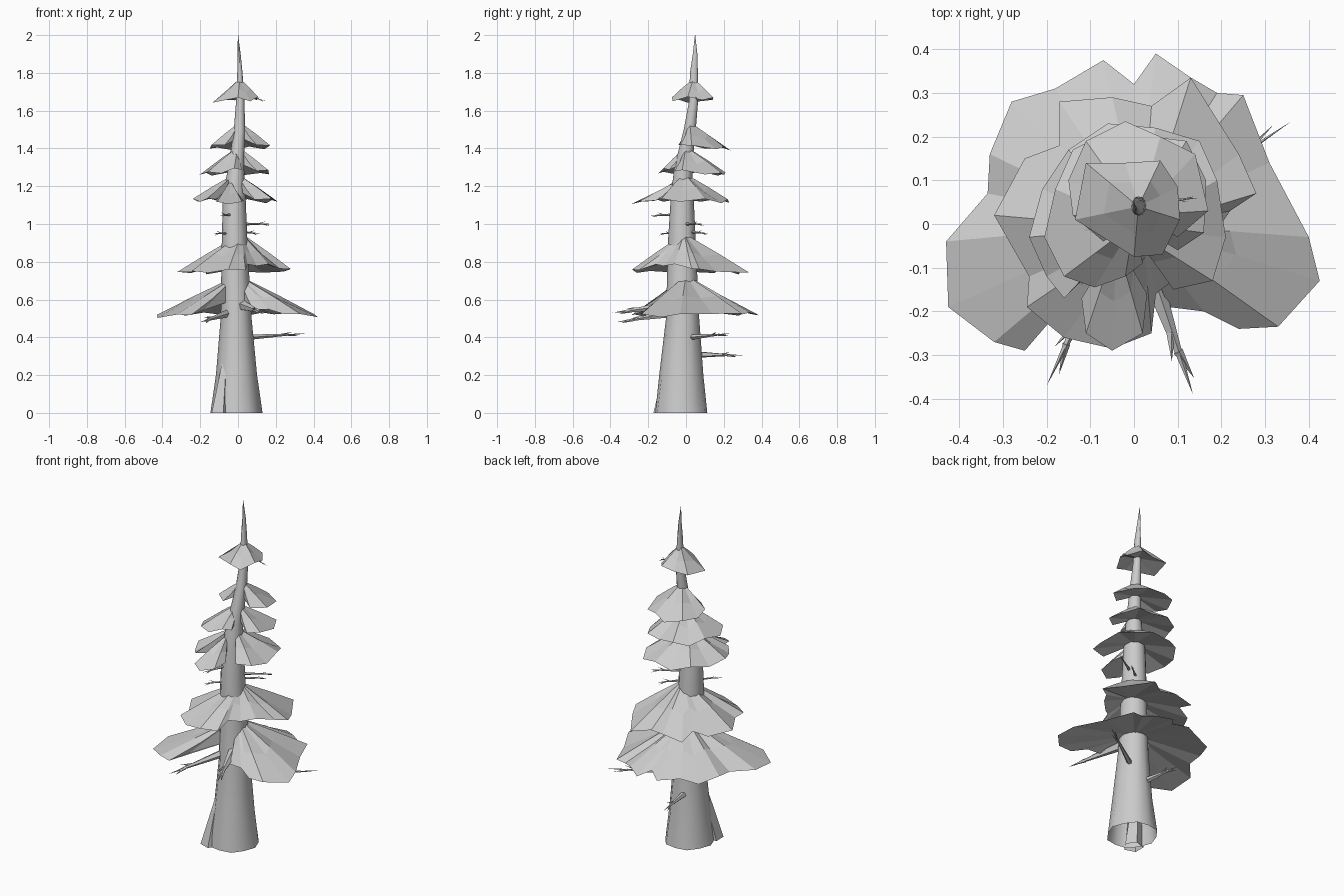
import bpy, bmesh, math
from mathutils import Vector

if "Cube" in bpy.data.objects:
    bpy.data.objects.remove(bpy.data.objects["Cube"])


def make_object(name, bm, smooth=False):
    bmesh.ops.recalc_face_normals(bm, faces=bm.faces[:])
    me = bpy.data.meshes.new(name)
    bm.to_mesh(me)
    bm.free()
    ob = bpy.data.objects.new(name, me)
    bpy.context.collection.objects.link(ob)
    if smooth:
        bpy.context.view_layer.objects.active = ob
        ob.select_set(True)
        bpy.ops.object.shade_smooth_by_angle(angle=math.radians(40))
        ob.select_set(False)
    return ob


def skirt(name, apex, rim, z, drop, closed=False, under=0.45):
    """Foliage tier: faceted cone with ragged rim and shallow hollow underside."""
    bm = bmesh.new()
    a = Vector(apex)
    top = bm.verts.new(a)
    low = bm.verts.new((a.x, a.y, z + (a.z - z) * under))
    reach = max(math.hypot(x - a.x, y - a.y) for x, y in rim)
    rims, mids = [], []
    for i, (x, y) in enumerate(rim):
        # short points stay higher on the cone than the long drooping ones
        short = 1 - math.hypot(x - a.x, y - a.y) / reach
        p = Vector((x, y, z + drop * (i % 2) * .5 + (a.z - z) * .35 * short))
        rims.append(bm.verts.new(p))
        m = a.lerp(p, 0.55)
        m.z += 0.003 if i % 2 else -0.01
        mids.append(bm.verts.new(m))
    n = len(rim)
    for i in range(n if closed else n - 1):
        j = (i + 1) % n
        bm.faces.new((top, mids[i], mids[j]))
        bm.faces.new((mids[i], rims[i], rims[j], mids[j]))
        bm.faces.new((low, rims[j], rims[i]))
    if not closed:
        bm.faces.new((top, low, rims[0], mids[0]))
        bm.faces.new((top, mids[-1], rims[-1], low))
    return make_object(name, bm)


def tube(bm, path, sides, flute=0.0):
    """Loft through (x, y, z, rx, ry) rings lying flat in z, open at the base."""
    rings = []
    for k, (x, y, z, rx, ry) in enumerate(path):
        f = flute if k == 0 else flute * 0.3 if k == 1 else 0
        ring = []
        for i in range(sides):
            t = 2 * math.pi * i / sides
            s = 1 + (f if i % 2 == 0 else -f)
            ring.append(bm.verts.new((x + rx * s * math.cos(t), y + ry * s * math.sin(t), z)))
        rings.append(ring)
    for r, q in zip(rings, rings[1:]):
        for i in range(sides):
            j = (i + 1) % sides
            bm.faces.new((r[i], r[j], q[j], q[i]))
    bm.faces.new(rings[-1])


def spike(bm, a, b, r):
    a, b = Vector(a), Vector(b)
    d = (b - a).normalized()
    u = d.orthogonal().normalized()
    v = d.cross(u)
    ring = [bm.verts.new(a + r * (math.cos(t) * u + math.sin(t) * v))
            for t in [2 * math.pi * k / 5 for k in range(5)]]
    tip = bm.verts.new(b)
    for i in range(5):
        bm.faces.new((ring[i], ring[(i + 1) % 5], tip))
    bm.faces.new(ring)


# Trunk, bending slightly and ending in a bare leader
bm = bmesh.new()
tube(bm, [(-0.008, -0.025, 0, .134, .142), (-0.008, -0.025, .2, .108, .118),
          (-0.01, -0.018, .5, .082, .088), (-0.018, -0.022, .9, .068, .074),
          (-0.02, -0.02, 1.15, .06, .06), (-0.01, -0.015, 1.3, .042, .047),
          (0.008, .02, 1.5, .03, .032), (.012, .04, 1.65, .022, .024),
          (.01, .042, 1.8, .014, .021), (.006, .048, 1.9, .008, .012),
          (0, .048, 2.0, .001, .001)], 12, 0.03)
make_object("trunk", bm, True)

# Root buttress at the front left
bm = bmesh.new()
tube(bm, [(-0.095, -0.12, 0, .055, .055), (-0.075, -0.085, .2, .028, .042),
          (-0.06, -0.06, .36, .01, .01)], 5)
make_object("root_buttress", bm)

# Foliage tiers from the ground up, rims run anticlockwise seen from above
skirt("lowest_foliage", (0, 0.0, .73),
      [(.08, -.19), (.16, -.2), (.24, -.24), (.33, -.235), (.425, -.13), (.4, -.03),
       (.31, .14), (.25, .295), (.19, .3), (.13, .335), (.05, .39), (0, .32),
       (-.07, .375), (-.18, .31), (-.28, .28), (-.33, .16), (-.335, .07),
       (-.43, -.04), (-.425, -.19), (-.32, -.27), (-.25, -.29), (-.18, -.2)], .503, .02)
skirt("lower_foliage", (.02, -.01, .95),
      [(.1, -.12), (.16, -.06), (.22, .03), (.28, .07), (.24, .16), (.13, .335),
       (.04, .27), (-.05, .29), (-.17, .28), (-.17, .18), (-.25, .15), (-.32, .02),
       (-.24, -.12), (-.245, -.19), (-.16, -.26), (-.05, -.285), (.04, -.25),
       (.05, -.16)], .73, .025, closed=True)
skirt("middle_foliage", (-.01, -.01, 1.27),
      [(.09, -.15), (.18, -.13), (.21, -.03), (.19, .1), (.15, .19), (.05, .22),
       (-.06, .23), (-.15, .17), (-.21, .08), (-.24, -.03), (-.2, -.12),
       (-.16, -.17), (-.12, -.13)], 1.11, .035)
skirt("front_sprig", (-.04, -.04, 1.23),
      [(-.12, -.17), (-.11, -.25), (-.05, -.29), (.02, -.25), (.03, -.16)], 1.105, .015, under=.5)
skirt("upper_foliage", (0, .0, 1.41),
      [(.1, -.06), (.16, -.02), (.165, .1), (.12, .19), (.04, .2), (-.06, .21),
       (-.14, .17), (-.18, .08), (-.205, -.03), (-.16, -.12), (-.09, -.145),
       (-.02, -.12), (.02, -.09)], 1.255, .03)
skirt("high_foliage", (.01, .02, 1.54),
      [(.1, -.03), (.17, .03), (.14, .16), (.06, .2), (-.02, .235),
       (-.11, .19), (-.15, .1), (-.14, .02), (-.07, -.04)], 1.39, .025)
skirt("top_foliage", (.01, .04, 1.77),
      [(-.135, .01), (0, -.075), (.065, -.07), (.105, .01), (.1, .085),
       (.06, .145), (-.02, .14), (-.11, .14)], 1.64, .035, closed=True, under=.35)

# Bare twigs: start, end, thickness, each with two short side shoots
twigs = [((.04, .02, .40), (.36, .235, .42), .016),
         ((-.05, -.05, .53), (-.2, -.37, .48), .024),
         ((.02, -.06, .57), (.135, -.39, .53), .03),
         ((-.03, .03, .31), (-.06, .3, .305), .02),
         ((.0, -.02, 1.0), (.19, .1, 1.0), .01),
         ((-.02, 0, .96), (.12, .12, .95), .01),
         ((-.02, -.02, 1.05), (-.1, -.2, 1.045), .011),
         ((-.02, -.02, .95), (-.14, -.15, .95), .009),
         ((.04, .05, 1.68), (.15, .06, 1.65), .006)]
for n, (a, b, r) in enumerate(twigs):
    bm = bmesh.new()
    spike(bm, a, b, r)
    va, vb = Vector(a), Vector(b)
    side = (vb - va).cross(Vector((0, 0, 1))) * 0.06
    for f, s in ((.55, 1), (.7, -.7)):
        p = va.lerp(vb, f)
        spike(bm, p, p + (vb - va) * .2 + side * s + Vector((0, 0, .015 * s)), r * .4)
    make_object("twig_%d" % (n + 1), bm)
